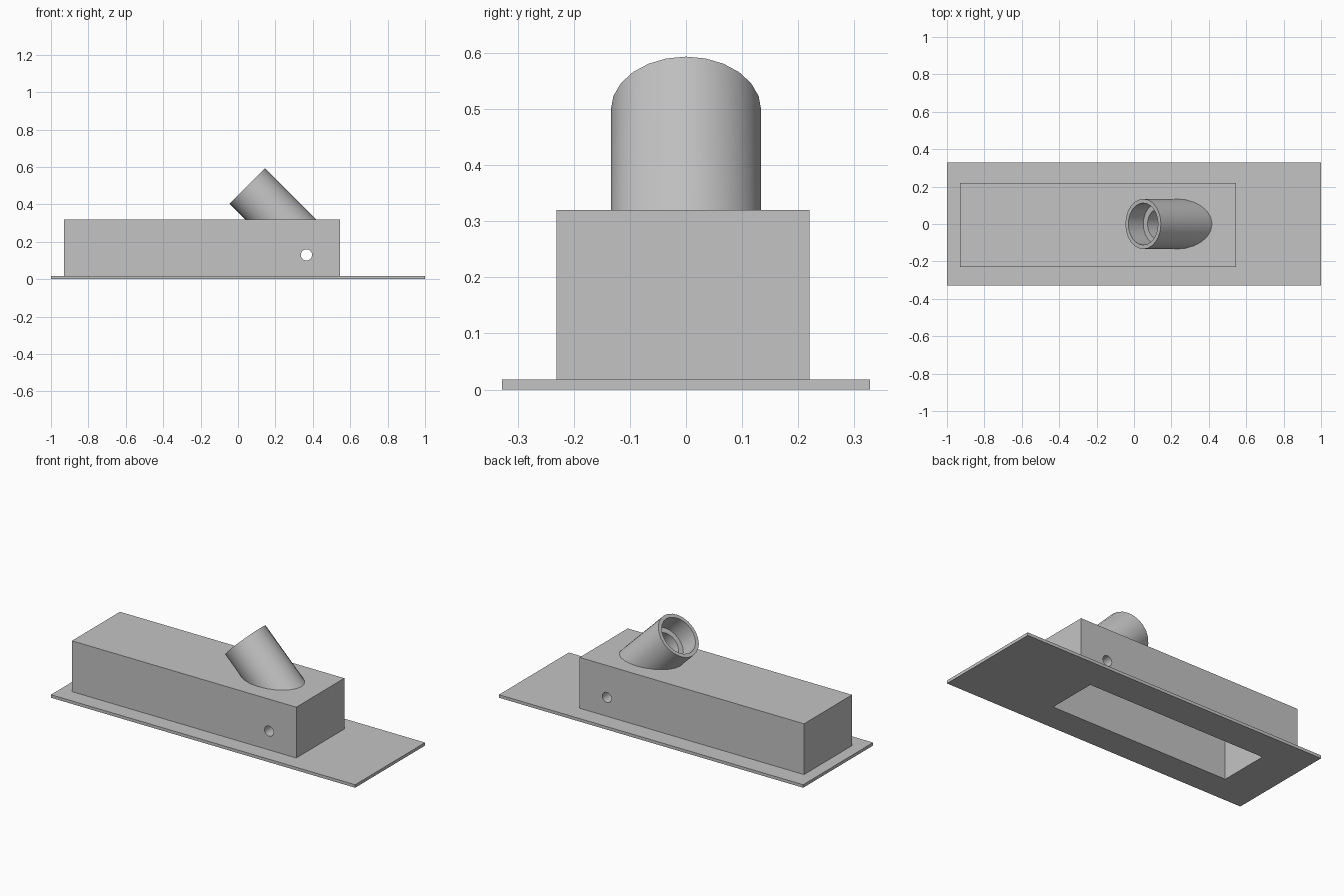
import bpy
import math
from mathutils import Vector

default_cube = bpy.data.objects.get("Cube")
if default_cube:
    bpy.data.objects.remove(default_cube, do_unlink=True)

grey = bpy.data.materials.new("plain grey")
grey.use_nodes = True
colour = (0.55, 0.55, 0.55, 1)
grey.diffuse_color = colour
grey.node_tree.nodes["Principled BSDF"].inputs["Base Color"].default_value = colour


def block(name, low, high):
    """Box between two opposite corners."""
    low, high = Vector(low), Vector(high)
    bpy.ops.mesh.primitive_cube_add(size=1, location=(low + high) / 2)
    obj = bpy.context.object
    obj.name = name
    obj.scale = high - low
    bpy.ops.object.transform_apply(location=True, rotation=True, scale=True)
    obj.data.materials.append(grey)
    return obj


def rod(name, start, end, radius):
    """Round rod between two points."""
    start, end = Vector(start), Vector(end)
    axis = end - start
    bpy.ops.mesh.primitive_cylinder_add(
        vertices=24, radius=radius, depth=axis.length, location=(start + end) / 2,
        rotation=axis.to_track_quat('Z', 'Y').to_euler())
    obj = bpy.context.object
    obj.name = name
    bpy.ops.object.transform_apply(location=True, rotation=True, scale=True)
    obj.data.materials.append(grey)
    for face in obj.data.polygons:
        face.use_smooth = len(face.vertices) == 4
    return obj


def combine(target, other, operation):
    """Boolean one solid into another and discard the tool."""
    other.hide_render = True
    mod = target.modifiers.new(operation.lower(), 'BOOLEAN')
    mod.operation = operation
    mod.solver = 'EXACT'
    mod.object = other
    bpy.context.view_layer.objects.active = target
    bpy.ops.object.modifier_apply(modifier=mod.name)
    bpy.data.objects.remove(other, do_unlink=True)


# Slanted pipe runs from its open mouth down into the housing
mouth = Vector((0.049, 0, 0.4985))
down = Vector((1, 0, -1)).normalized()

# Solid parts: housing on its base flange, with the pipe on top
housing = block("housing", (-0.93, -0.231, 0.006), (0.545, 0.22, 0.32))
flange = block("base_flange", (-1, -0.328, 0), (1, 0.328, 0.018))
pipe = rod("slanted_pipe", mouth, mouth + down * 0.42, 0.134)
for part in (flange, pipe):
    combine(housing, part, 'UNION')

# Openings: cavity from below, stepped pipe bore, cross hole
cutters = (
    block("cavity_cutter", (-0.756, -0.16, -0.1), (0.417, 0.142, 0.245)),
    rod("socket_cutter", mouth - down * 0.1, mouth + down * 0.113, 0.112),
    rod("bore_cutter", mouth, mouth + down * 0.44, 0.08),
    rod("cross_hole_cutter", (0.366, -0.4, 0.13), (0.366, 0.4, 0.13), 0.03),
)
for cutter in cutters:
    combine(housing, cutter, 'DIFFERENCE')

# Smooth the round walls, keep the edges crisp
housing.name = "flanged_housing_with_pipe"
bpy.ops.object.select_all(action='DESELECT')
housing.select_set(True)
bpy.context.view_layer.objects.active = housing
bpy.ops.object.shade_smooth_by_angle(angle=math.radians(30))
